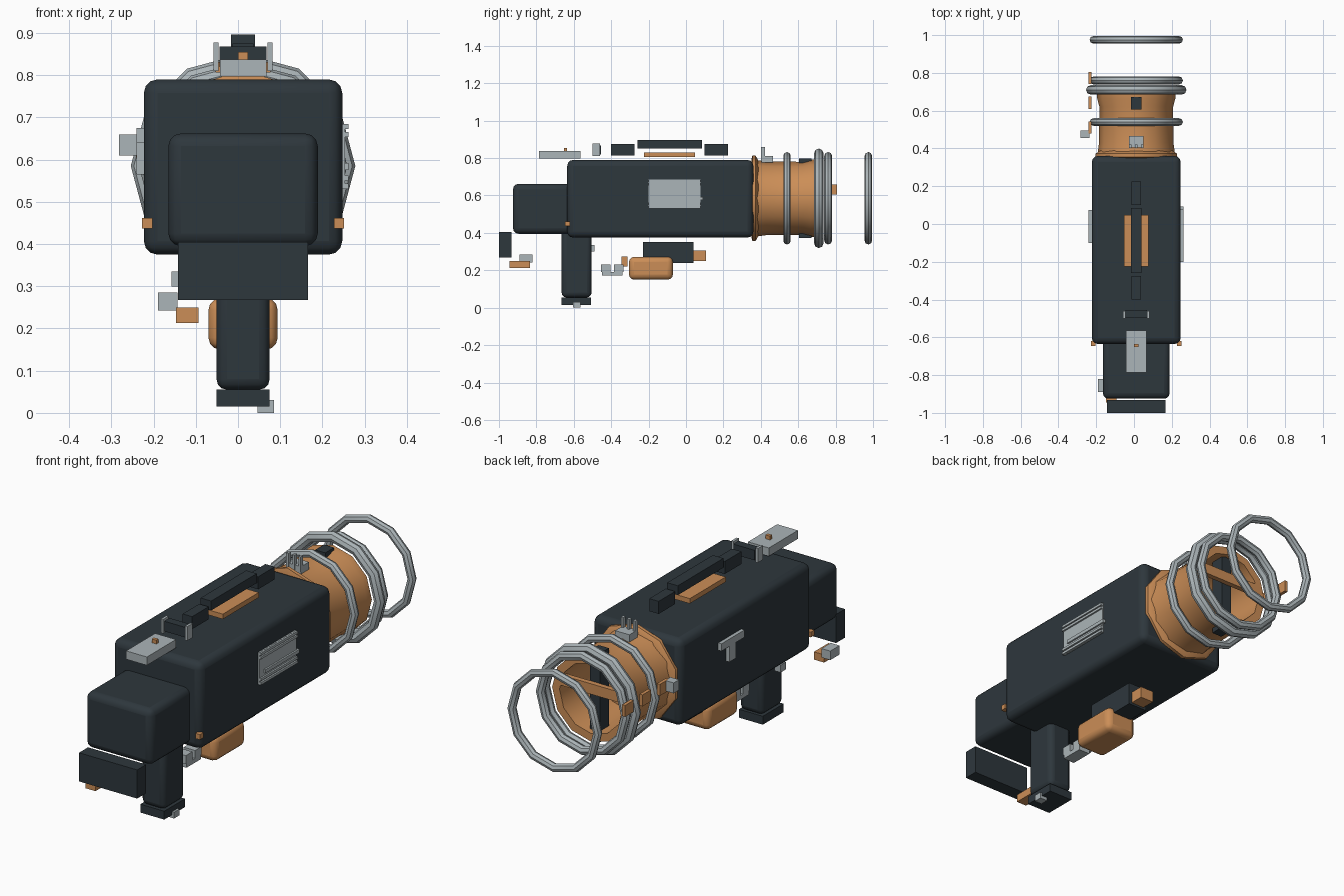
import bpy, math

if "Cube" in bpy.data.objects:
    bpy.data.objects.remove(bpy.data.objects["Cube"], do_unlink=True)

CX, AXIS_Z = 0.012, 0.585


def material(name, rgb):
    m = bpy.data.materials.new(name)
    m.use_nodes = True
    m.diffuse_color = (*rgb, 1)
    m.node_tree.nodes["Principled BSDF"].inputs["Base Color"].default_value = (*rgb, 1)
    return m


DARK = material("dark slate", (0.027, 0.038, 0.046))
ORANGE = material("copper orange", (0.60, 0.27, 0.095))
GREY = material("light grey", (0.41, 0.46, 0.48))


def finish(ob, name, mat, angle=40):
    ob.name = name
    ob.data.materials.append(mat)
    bpy.ops.object.shade_smooth_by_angle(angle=math.radians(angle))
    return ob


def box(name, mat, x, y, z, bevel=0):
    """Box from its (low, high) range on each axis."""
    bpy.ops.mesh.primitive_cube_add(size=1)
    ob = bpy.context.object
    for v in ob.data.vertices:
        v.co = [lo if c < 0 else hi for c, (lo, hi) in zip(v.co, (x, y, z))]
    if bevel:
        mod = ob.modifiers.new("rounding", "BEVEL")
        mod.width, mod.segments = bevel, 3
    return finish(ob, name, mat)


def mid(half, offset=0):
    """Range on x centred on the body."""
    return (CX + offset - half, CX + offset + half)


def lathe(name, mat, profile, sides, turn=0):
    """Spin (radius, y) points about the barrel axis."""
    verts, faces = [], []
    for r, y in profile:
        for i in range(sides):
            a = turn + math.tau * i / sides
            verts.append((CX + r * math.cos(a), y, AXIS_Z + r * math.sin(a)))
    for k in range(len(profile) - 1):
        for i in range(sides):
            j = (i + 1) % sides
            faces.append((k * sides + i, (k + 1) * sides + i,
                          (k + 1) * sides + j, k * sides + j))
    faces.append(tuple(range(sides)))
    faces.append(tuple(reversed(range((len(profile) - 1) * sides, len(verts)))))
    mesh = bpy.data.meshes.new(name)
    mesh.from_pydata(verts, [], faces)
    ob = bpy.data.objects.new(name, mesh)
    bpy.context.collection.objects.link(ob)
    bpy.ops.object.select_all(action="DESELECT")
    ob.select_set(True)
    bpy.context.view_layer.objects.active = ob
    return finish(ob, name, mat)


# Main body, stock and grip
box("body", DARK, mid(0.235), (-0.635, 0.36), (0.375, 0.79), 0.032)
box("stock", DARK, mid(0.177), (-0.925, -0.6), (0.395, 0.662), 0.03)
box("butt_pad", DARK, mid(0.154), (-1.0, -0.932), (0.268, 0.405))
box("grip", DARK, mid(0.063), (-0.665, -0.505), (0.055, 0.42), 0.025)
box("grip_base", DARK, mid(0.063), (-0.665, -0.508), (0.015, 0.055))
box("grip_stud", GREY, (0.046, 0.085), (-0.605, -0.565), (0.0, 0.03))
box("grip_lever", GREY, (-0.158, -0.125), (-0.53, -0.49), (0.3, 0.335))
box("stock_clip", GREY, (-0.19, -0.143), (-0.89, -0.82), (0.242, 0.285))
box("stock_tab", ORANGE, (-0.147, -0.093), (-0.945, -0.835), (0.213, 0.25))
for side, label in ((-1, "right"), (1, "left")):
    box("corner_stud_" + label, ORANGE, mid(0.012, side * 0.227),
        (-0.647, -0.62), (0.437, 0.462))

# Top handle and sights
box("handle_bar", DARK, mid(0.028), (-0.26, 0.085), (0.852, 0.897))
for label, y in (("rear", (-0.4, -0.275)), ("front", (0.1, 0.225))):
    box("handle_end_" + label, DARK, mid(0.025), y, (0.815, 0.875))
box("handle_plate", ORANGE, mid(0.065), (-0.225, 0.047), (0.807, 0.831))
box("rear_plate", GREY, mid(0.055), (-0.785, -0.565), (0.797, 0.837))
box("rear_plate_button", ORANGE, mid(0.012), (-0.652, -0.635), (0.835, 0.855))
box("rear_sight_bar", DARK, mid(0.056), (-0.495, -0.455), (0.82, 0.868))
for side in (-1, 1):
    box("rear_sight_post", GREY, mid(0.006, side * 0.064), (-0.5, -0.46), (0.81, 0.878))
box("front_sight_base", GREY, mid(0.038), (0.405, 0.465), (0.775, 0.81))
for k in (-1, 0, 1):
    box("front_sight_prong", GREY, mid(0.006, k * 0.032), (0.402, 0.422), (0.785, 0.858))

# Barrel: flange, hollow tube, cross bars and rings
lathe("barrel_flange", ORANGE,
      [(0.21, 0.35), (0.228, 0.355), (0.228, 0.372), (0.2, 0.388)], 10, math.pi / 2)
lathe("barrel_tube", ORANGE,
      [(0.205, 0.37), (0.197, 0.43), (0.195, 0.62), (0.207, 0.665),
       (0.207, 0.7), (0.168, 0.7), (0.165, 0.42)], 12)
box("barrel_upright", DARK, mid(0.027), (0.605, 0.672), (0.372, 0.797))
box("barrel_crossbar", ORANGE, mid(0.175), (0.675, 0.7), (0.605, 0.655))
for name, y, outer, minor in (("middle", 0.54, 0.247, 0.02), ("collar", 0.71, 0.266, 0.025),
                              ("muzzle", 0.76, 0.247, 0.021), ("far", 0.975, 0.247, 0.02)):
    bpy.ops.mesh.primitive_torus_add(
        location=(CX, y, AXIS_Z), rotation=(math.pi / 2, 0, 0), major_segments=12,
        minor_segments=8, major_radius=outer - minor, minor_radius=minor)
    finish(bpy.context.object, name + "_ring", GREY)
for k in range(3):
    y = 0.51 + 0.132 * k
    box("barrel_side_tab", ORANGE, (-0.242, -0.226), (y - 0.032, y + 0.032), (0.605, 0.66))
box("barrel_side_block", GREY, (-0.282, -0.236), (0.455, 0.496), (0.61, 0.66))

# T handle on the right flank
box("t_handle_bar", GREY, (-0.24, -0.215), (-0.1, 0.075), (0.64, 0.675))
box("t_handle_stem", GREY, (-0.24, -0.215), (-0.035, 0.015), (0.565, 0.64))

# Ribbed panel on the left flank
box("vent_panel", GREY, (0.24, 0.254), (-0.2, 0.078), (0.53, 0.685))
for z in (0.537, 0.556, 0.66, 0.678):
    box("vent_rib", GREY, (0.24, 0.262), (-0.2, 0.078), (z - 0.006, z + 0.006))
box("vent_slider", GREY, (0.24, 0.262), (-0.165, 0.092), (0.575, 0.592))

# Underside: fore grip, magazine and trigger group
box("fore_block", DARK, mid(0.05), (-0.23, 0.04), (0.24, 0.35))
box("fore_cap", ORANGE, mid(0.035), (0.035, 0.107), (0.25, 0.305))
box("magazine", ORANGE, mid(0.082), (-0.305, -0.07), (0.15, 0.272), 0.028)
box("trigger_guard", GREY, mid(0.03), (-0.45, -0.34), (0.172, 0.192))
box("trigger_guard_rear", GREY, mid(0.03), (-0.455, -0.405), (0.192, 0.232))
box("trigger_guard_front", GREY, mid(0.03), (-0.385, -0.335), (0.192, 0.23))
box("trigger", ORANGE, mid(0.02), (-0.345, -0.313), (0.22, 0.275))
